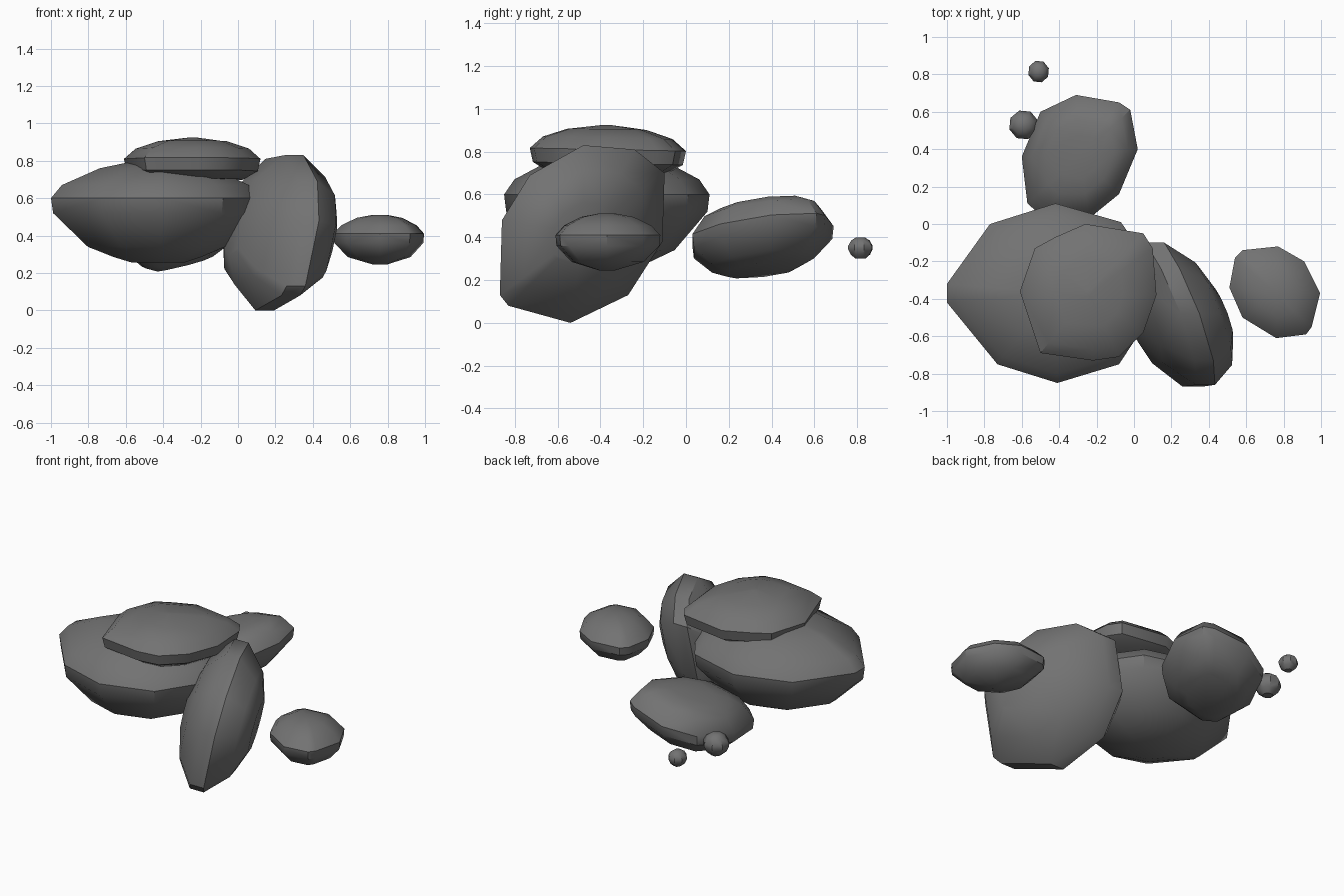
import bpy, bmesh, math

if "Cube" in bpy.data.objects:
    bpy.data.objects.remove(bpy.data.objects["Cube"])

# dark grey stone
stone = bpy.data.materials.new("stone")
stone.diffuse_color = (.17, .17, .17, 1)
stone.use_nodes = True
stone.node_tree.nodes["Principled BSDF"].inputs["Base Color"].default_value = stone.diffuse_color


def rock(name, outline, layers, centre, place):
    """Convex stone: an outline shrunk towards its centre at each (height, scale) layer."""
    bm = bmesh.new()
    cu, cv = centre
    for t, s in layers:
        for u, v in outline:
            bm.verts.new(place(cu + (u - cu) * s, cv + (v - cv) * s, t))
    res = bmesh.ops.convex_hull(bm, input=bm.verts)
    junk = {g for g in res["geom_interior"] + res["geom_unused"]
            if isinstance(g, bmesh.types.BMVert) and g.is_valid}
    bmesh.ops.delete(bm, geom=list(junk), context='VERTS')
    bmesh.ops.dissolve_limit(bm, angle_limit=math.radians(3), verts=bm.verts, edges=bm.edges)
    bmesh.ops.recalc_face_normals(bm, faces=bm.faces)
    mesh = bpy.data.meshes.new(name)
    bm.to_mesh(mesh)
    bm.free()
    mesh.materials.append(stone)
    ob = bpy.data.objects.new(name, mesh)
    bpy.context.collection.objects.link(ob)
    bpy.ops.object.select_all(action='DESELECT')
    ob.select_set(True)
    bpy.context.view_layer.objects.active = ob
    bpy.ops.object.shade_smooth_by_angle(angle=math.radians(38))


def flat(u, v, t):
    return (u, v, t)


# large boulder
rock("large_boulder",
     [(-1, -.42), (-1, -.32), (-.77, 0), (-.42, .11), (-.07, .01), (.11, -.25), (.11, -.46),
      (-.08, -.75), (-.41, -.85), (-.73, -.75)],
     [(.255, .25), (.285, .42), (.34, .66), (.52, .98), (.6, 1), (.67, .9), (.76, .55), (.79, .3)],
     (-.42, -.37), flat)

# flat stone lying on the boulder
rock("top_slab",
     [(-.61, -.36), (-.53, -.13), (-.42, -.07), (-.26, 0), (.05, -.05), (.10, -.13),
      (.12, -.38), (.05, -.58), (-.08, -.71), (-.22, -.73), (-.5, -.69)],
     [(.70, .75), (.745, .96), (.81, 1), (.865, .83), (.905, .5), (.925, .05)],
     (-.24, -.37), lambda u, v, t: (u, v, t - .02 * (v + .37)))

# stone at the back, tilted
rock("back_rock",
     [(-.60, .36), (-.57, .11), (-.48, .03), (-.24, .03), (-.08, .16), (.02, .40),
      (-.02, .61), (-.08, .65), (-.31, .69), (-.5, .6)],
     [(.25, .5), (.285, .72), (.37, .98), (.43, 1), (.51, .83), (.545, .6), (.56, .35)],
     (-.29, .36), lambda u, v, t: (u, v, t + .08 * (v - .36) + .23 * (u + .29)))

# tilted stone leaning at the front right: outline in y-z, sheared thickness in x
rock("leaning_slab",
     [(-.87, .13), (-.83, .08), (-.54, 0), (-.27, .13), (-.11, .38), (-.1, .7),
      (-.24, .81), (-.48, .83), (-.73, .69), (-.86, .48)],
     [(-.26, .3), (-.2, .68), (-.07, 1), (.03, 1), (.17, .72), (.24, .35)],
     (-.48, .42),
     lambda u, v, t: (.23 - .42 * (u + .48) + .22 * (v - .42) + t, u, v))

# separate stone on the right
rock("right_rock",
     [(.51, -.34), (.54, -.18), (.58, -.14), (.77, -.12), (.91, -.2), (.995, -.37),
      (.95, -.55), (.92, -.59), (.76, -.61), (.58, -.5)],
     [(.245, .15), (.285, .69), (.36, .98), (.41, 1), (.455, .83), (.495, .5), (.51, .18)],
     (.76, -.37), flat)

# two pebbles at the back
for name, (x, y, z), (rx, ry, rz) in [
        ("pebble_large", (-.59, .53, .355), (.08, .08, .07)),
        ("pebble_small", (-.51, .815, .35), (.057, .06, .05))]:
    ring = [(x + rx * math.cos(a * math.tau / 8 + .3), y + ry * math.sin(a * math.tau / 8 + .3))
            for a in range(8)]
    rock(name, ring, [(z - rz, .4), (z - rz * .6, .8), (z - rz * .1, 1), (z + rz * .2, 1),
                      (z + rz * .7, .75), (z + rz, .35)], (x, y), flat)
